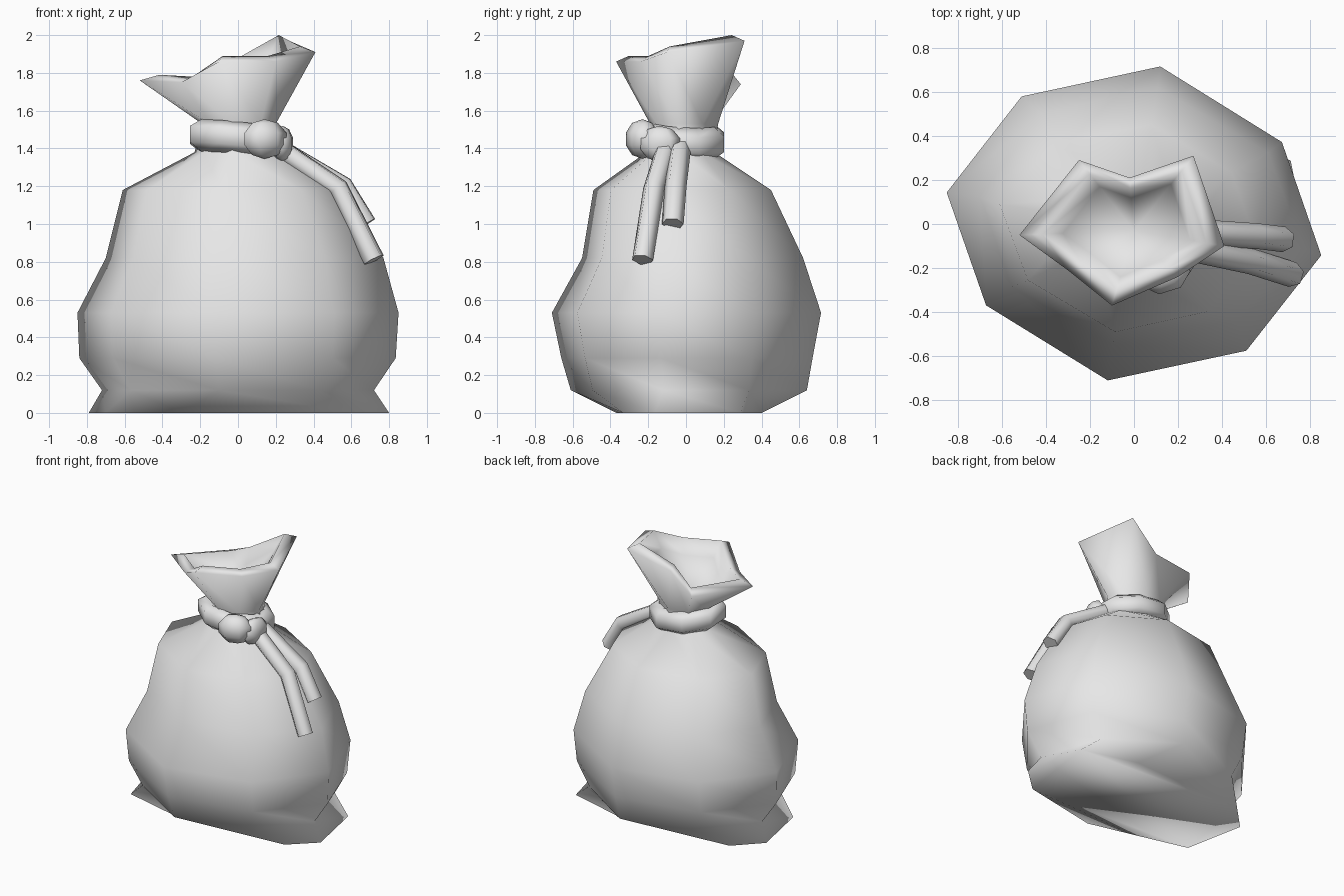
import bpy
import bmesh
import math
from mathutils import Vector, Matrix

cube = bpy.data.objects.get("Cube")
if cube:
    bpy.data.objects.remove(cube, do_unlink=True)

# One plain cloth colour
cloth = bpy.data.materials.new("light_grey_cloth")
cloth.use_nodes = True
cloth.diffuse_color = (0.8, 0.8, 0.8, 1)
cloth.node_tree.nodes["Principled BSDF"].inputs["Base Color"].default_value = cloth.diffuse_color


def add_object(name, bm):
    bmesh.ops.recalc_face_normals(bm, faces=bm.faces)
    mesh = bpy.data.meshes.new(name)
    bm.to_mesh(mesh)
    bm.free()
    mesh.materials.append(cloth)
    mesh.shade_smooth()
    obj = bpy.data.objects.new(name, mesh)
    bpy.context.collection.objects.link(obj)
    return obj


def loft(bm, rings, closed=False):
    loops = [[bm.verts.new(p) for p in ring] for ring in rings]
    pairs = list(zip(loops, loops[1:]))
    if closed:
        pairs.append((loops[-1], loops[0]))
    for low, high in pairs:
        for i in range(len(low)):
            j = (i + 1) % len(low)
            bm.faces.new((low[i], low[j], high[j], high[i]))
    return loops


# Slightly twisted eight-sided outline shared by every ring of the sack
half = [(-1, .2), (-.6, .81), (.14, 1), (.79, .52)]
outline = half + [(-x, -y) for x, y in half]


def sack_ring(z, x0, x1, y0, y1, power=1.0):
    def place(t, low, high):
        size = abs(t) ** power
        return high * size if t > 0 else low * size
    return [Vector((place(x, x0, x1), place(y, y0, y1), z)) for x, y in outline]


# Sack: base with pinched corners, belly, shoulder, tied neck
rings = [
    sack_ring(0.0, -.79, .80, -.37, .40, power=.5),
    sack_ring(.12, -.72, .72, -.61, .64),
    sack_ring(.29, -.84, .835, -.66, .67),
    sack_ring(.53, -.85, .85, -.71, .715),
    sack_ring(.82, -.70, .77, -.55, .62),
    sack_ring(1.18, -.61, .56, -.49, .45),
    sack_ring(1.38, -.23, .24, -.21, .15),
    sack_ring(1.53, -.19, .20, -.19, .17),
]

# Flared mouth with an uneven rim, rolled inward to a shallow pit
rim = [Vector(p) for p in (
    (-.52, -.05, 1.76), (-.25, .29, 1.74), (-.02, .21, 1.84), (.27, .31, 1.97),
    (.41, -.10, 1.91), (.20, -.24, 1.86), (-.10, -.37, 1.86), (-.30, -.21, 1.75))]
centre = Vector((0, -.03, 0))


def shrink(points, factor, lift):
    return [Vector((centre.x + (p.x - centre.x) * factor,
                    centre.y + (p.y - centre.y) * factor, p.z + lift)) for p in points]


rings += [rim, shrink(rim, .8, .03), shrink(rim, .62, -.08)]
bm = bmesh.new()
loops = loft(bm, rings)
bm.faces.new(loops[0])
pit = bm.verts.new((0, -.03, 1.6))
for i, v in enumerate(loops[-1]):
    bm.faces.new((v, loops[-1][(i + 1) % len(outline)], pit))
add_object("sack", bm)

# Tie band: chunky ring round the neck, tilted down to the left
bm = bmesh.new()
bands = []
for k in range(8):
    a = math.tau * (k + .5) / 8
    section = []
    for s in range(6):
        b = math.tau * (s + .5) / 6
        r = .21 + .075 * math.cos(b)
        x, y = r * math.cos(a), r * .87 * math.sin(a) - .02
        section.append((x, y, 1.445 + .085 * math.sin(b) - .1 * x - .06 * y))
    bands.append(section)
loft(bm, bands, closed=True)
add_object("tie_band", bm)


# Knot: two lumps side by side on the band
def lump(name, location, size, turn):
    bm = bmesh.new()
    matrix = (Matrix.Translation(location) @ Matrix.Rotation(turn, 4, 'Z')
              @ Matrix.Diagonal((*size, 1)))
    bmesh.ops.create_uvsphere(bm, u_segments=7, v_segments=5, radius=1, matrix=matrix)
    add_object(name, bm)


lump("knot_front", (.14, -.23, 1.45), (.125, .09, .105), .3)
lump("knot_side", (.235, -.14, 1.425), (.06, .115, .095), -.2)


# Cord ends: six-sided tubes hanging over the shoulder
def cord(name, points, radius):
    bm = bmesh.new()
    points = [Vector(p) for p in points]
    sections = []
    for i, p in enumerate(points):
        along = points[min(i + 1, len(points) - 1)] - points[max(i - 1, 0)]
        turn = along.to_track_quat('Z', 'Y')
        sections.append([p + turn @ Vector((radius * math.cos(math.tau * s / 6),
                                            radius * math.sin(math.tau * s / 6), 0))
                         for s in range(6)])
    tube = loft(bm, sections)
    for end in (tube[0], tube[-1]):
        bm.faces.new(end)
    obj = add_object(name, bm)
    for face in obj.data.polygons:
        if len(face.vertices) == 6:
            face.use_smooth = False


cord("cord_long", [(.2, -.1, 1.41), (.53, -.17, 1.19), (.72, -.23, .81)], .058)
cord("cord_short", [(.2, -.03, 1.41), (.56, -.055, 1.2), (.68, -.07, 1.0)], .058)
